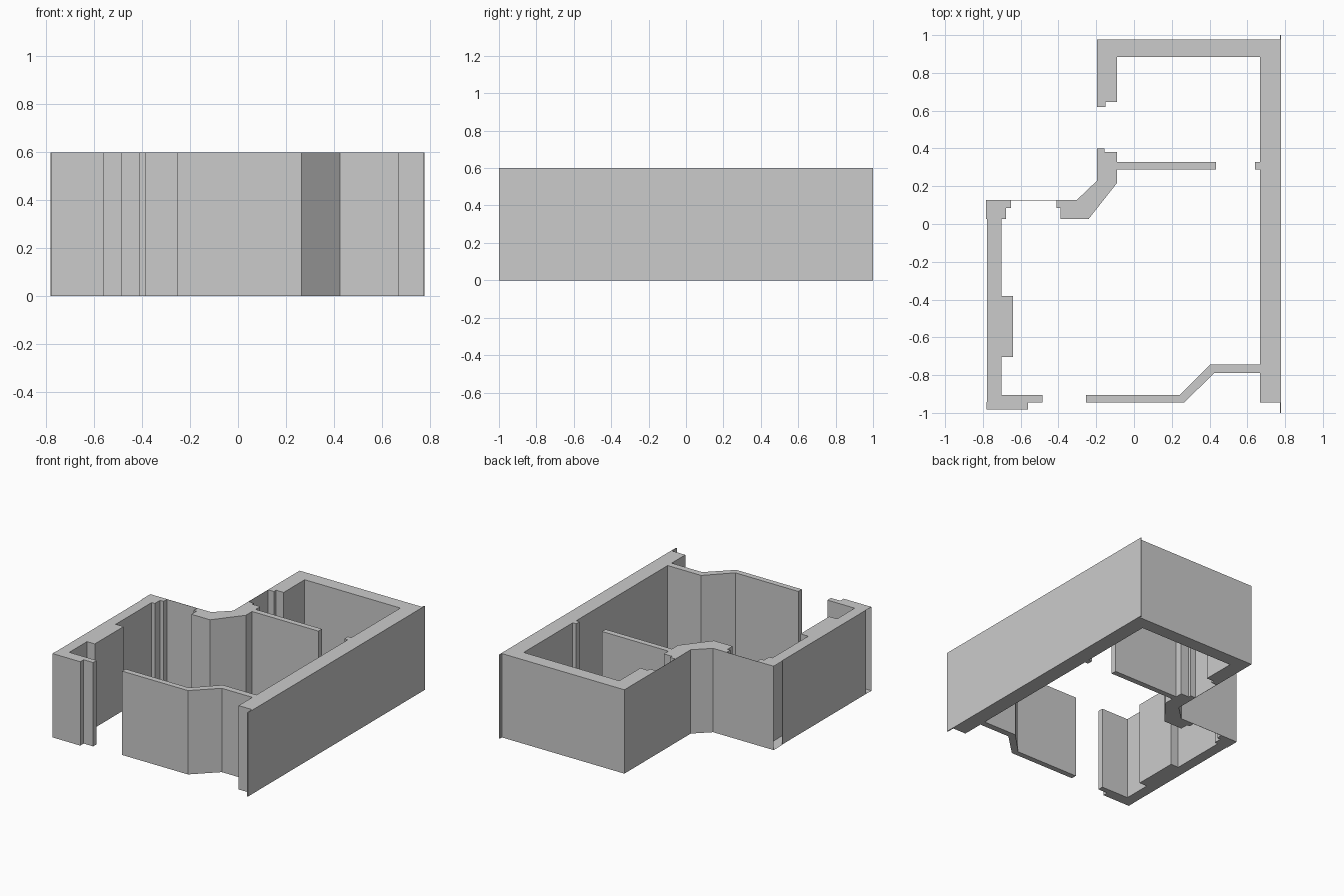
import bpy
import bmesh

HEIGHT = 0.6

# Remove the default object
cube = bpy.data.objects.get("Cube")
if cube:
    bpy.data.objects.remove(cube, do_unlink=True)

# Single plaster material
plaster = bpy.data.materials.new("grey plaster")
plaster.use_nodes = True
colour = (0.6, 0.6, 0.6, 1)
plaster.diffuse_color = colour
plaster.node_tree.nodes["Principled BSDF"].inputs["Base Color"].default_value = colour


def wall(name, outline, open_side=None):
    """Extrude a plan outline to full height; open_side picks side faces to leave out."""
    bm = bmesh.new()
    base = bm.faces.new([bm.verts.new((x, y, 0)) for x, y in outline])
    result = bmesh.ops.extrude_face_region(bm, geom=[base], use_keep_orig=True)
    top = [v for v in result["geom"] if isinstance(v, bmesh.types.BMVert)]
    bmesh.ops.translate(bm, verts=top, vec=(0, 0, HEIGHT))
    bmesh.ops.recalc_face_normals(bm, faces=bm.faces[:])
    if open_side:
        doomed = [f for f in bm.faces if open_side(f)]
        bmesh.ops.delete(bm, geom=doomed, context="FACES")
    mesh = bpy.data.meshes.new(name)
    bm.to_mesh(mesh)
    bm.free()
    mesh.materials.append(plaster)
    obj = bpy.data.objects.new(name, mesh)
    bpy.context.collection.objects.link(obj)
    return obj


def block(name, left, right, front, back):
    """Straight rectangular wall piece given by its plan limits."""
    return wall(name, [(left, front), (right, front), (right, back), (left, back)])


# Thick wall running along the long side and around the back
wall("back_and_long_wall", [
    (-.197, .978), (.772, .978), (.772, -.945), (.667, -.945), (.667, .883),
    (-.09, .883), (-.09, .645), (-.15, .645), (-.15, .62), (-.197, .62)])

# Thin outer sheet that covers the long side and overhangs both ends
block("long_side_sheet", .772, .779, -1, 1)

# Thin front wall with its diagonal step
wall("front_wall", [
    (-.255, -.945), (.265, -.945), (.425, -.79), (.667, -.79),
    (.667, -.745), (.402, -.745), (.243, -.905), (-.255, -.905)])

# Inner partition with a doorway between its two parts
block("partition", -.09, .435, .288, .328)
block("partition_stub", .64, .667, .288, .328)

# Angled corner between the two window openings
wall("angled_corner", [
    (-.197, .4), (-.155, .4), (-.155, .38), (-.09, .38), (-.09, .217),
    (-.24, .027), (-.388, .027), (-.388, .085), (-.41, .085), (-.41, .127),
    (-.303, .127), (-.197, .228)])


def corner_strip(face):
    """Outward side strips at the two ends of the short side wall."""
    middle = face.calc_center_median()
    return face.normal.x < -.9 and middle.x < -.75 and not -.9 < middle.y < 0


# Short side wall with its pier and returns; the two corner strips are open
wall("short_side_wall", [
    (-.783, .127), (-.65, .127), (-.65, .085), (-.677, .085), (-.677, .027),
    (-.702, .027), (-.702, -.38), (-.64, -.38), (-.64, -.705), (-.702, -.705),
    (-.702, -.905), (-.485, -.905), (-.485, -.945), (-.56, -.945),
    (-.56, -.983), (-.781, -.983), (-.779, -.925), (-.779, .027),
    (-.783, .027)], corner_strip)

# Thin panes that close the two window openings flush with the outside
block("back_window_pane", -.197, -.195, .4, .62)
block("side_window_pane", -.65, -.41, .125, .127)
